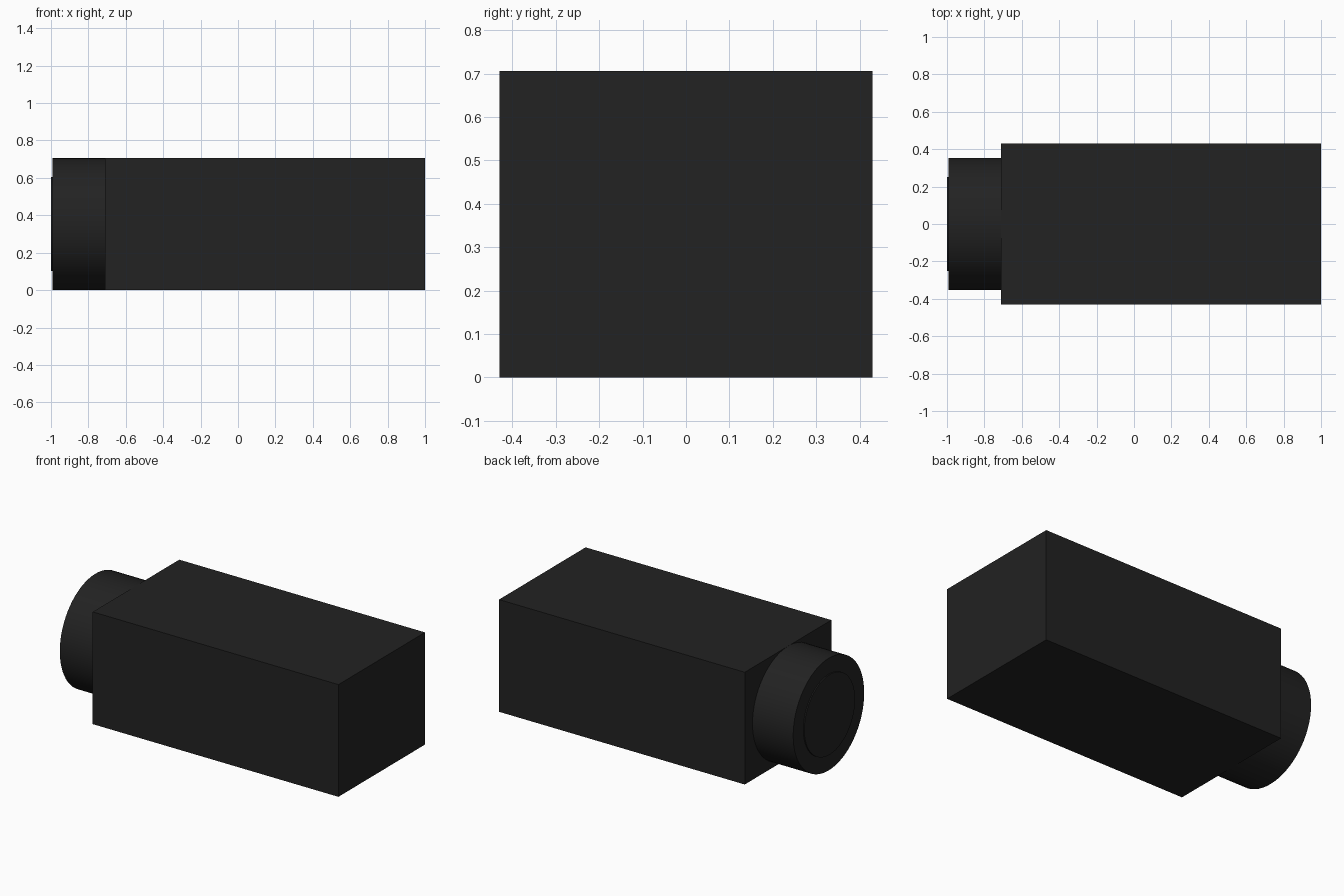
import bpy
import math

cube = bpy.data.objects.get("Cube")
if cube:
    bpy.data.objects.remove(cube, do_unlink=True)

HEIGHT = 0.706
RADIUS = HEIGHT / 2

# Single matt black finish
black = bpy.data.materials.new("matt_black")
black.use_nodes = True
colour = (0.016, 0.016, 0.016, 1.0)
black.diffuse_color = colour
bsdf = black.node_tree.nodes["Principled BSDF"]
bsdf.inputs["Base Color"].default_value = colour
bsdf.inputs["Roughness"].default_value = 0.6


def finish(name):
    obj = bpy.context.object
    obj.name = name
    obj.data.name = name
    obj.data.materials.append(black)
    return obj


def disc_along_x(name, radius, x0, x1):
    """Smooth-sided cylinder lying along x between x0 and x1."""
    bpy.ops.mesh.primitive_cylinder_add(
        vertices=64, radius=radius, depth=x1 - x0,
        location=((x0 + x1) / 2, 0, RADIUS), rotation=(0, math.pi / 2, 0))
    obj = finish(name)
    bpy.ops.object.shade_smooth_by_angle(angle=math.radians(30))
    return obj


# Box housing
bpy.ops.mesh.primitive_cube_add(size=1, location=(0.145, 0, HEIGHT / 2))
body = finish("housing")
body.scale = (1.71, 0.86, HEIGHT)
bpy.ops.object.transform_apply(location=False, rotation=False, scale=True)

# Lens barrel and the slightly raised lens on its end
disc_along_x("lens_barrel", RADIUS, -0.993, -0.71)
disc_along_x("lens", 0.252, -1.0, -0.993)
